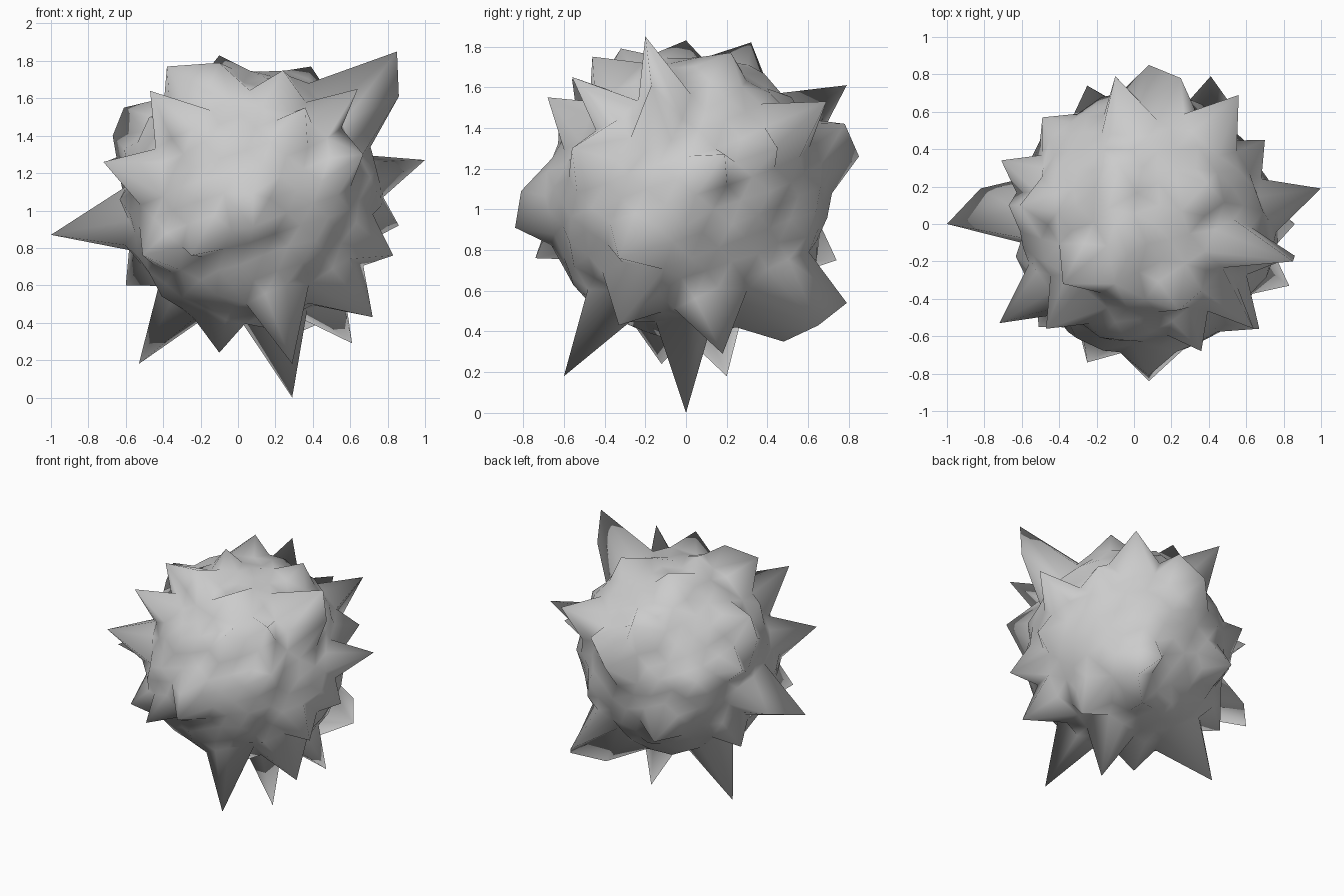
import bpy, bmesh, math, random
from mathutils import Vector

if "Cube" in bpy.data.objects:
    bpy.data.objects.remove(bpy.data.objects["Cube"])

random.seed(4)
CENTRE = Vector((0.06, 0.0, 1.07))
BASE_POINTS = 400      # evenly spread points of the round body

# Tips of the prominent spikes
TIPS = [
    (-1, 0, .87), (.29, 0, 0), (.85, -.2, 1.85), (.86, -.17, 1.61),
    (1, .19, 1.27), (.29, -.6, .18), (-.53, .2, .18), (-.72, -.53, 1.26),
    (.08, .85, 1.26), (-.1, .79, 1.61), (.41, .79, .54), (.25, .78, 1.42),
    (.08, -.84, .91), (.08, -.81, 1.09), (.61, .18, .29), (.33, .48, .35),
    (.72, -.33, .43), (.51, .65, .43), (.83, -.33, .76), (.86, 0, .92),
    (.64, -.56, 1.65), (.56, .69, 1.53), (.24, -.46, 1.75), (-.47, -.56, 1.64),
    (-.38, -.32, 1.77), (-.1, 0, 1.83), (-.08, .32, 1.82), (-.1, -.32, 1.79),
    (.39, .22, 1.77), (-.61, .1, 1.55), (-.67, .1, 1.4), (-.49, .57, 1.2),
    (-.25, .74, .75), (-.25, -.74, .76), (.7, .45, 1.3), (-.82, .19, .9),
    (-.6, .2, .6), (.36, -.68, 1.55), (-.1, -.12, .24), (-.51, -.55, .76),
    (.67, -.56, 1.3), (-.71, .34, 1.26),
]
tips = [Vector(t) for t in TIPS]
aims = [(t - CENTRE).normalized() for t in tips]

# Even directions over a sphere, leaving room around every spike
dirs = []
for i in range(BASE_POINTS):
    z = 1 - 2 * (i + 0.5) / BASE_POINTS
    r, a = math.sqrt(1 - z * z), i * math.pi * (3 - math.sqrt(5))
    d = Vector((r * math.cos(a), r * math.sin(a), z))
    if all(d.angle(k) > 0.13 for k in aims):
        dirs.append(d)

# Ball skin: hull of the unit directions, then each point pushed to its place
bm = bmesh.new()
target = {}
for d in dirs:
    target[bm.verts.new(d)] = CENTRE + d * random.uniform(0.66, 0.72)
for d, t in zip(aims, tips):
    target[bm.verts.new(d)] = t
bmesh.ops.convex_hull(bm, input=bm.verts[:])
for v, p in target.items():
    v.co = p
bmesh.ops.recalc_face_normals(bm, faces=bm.faces[:])
for f in bm.faces:
    f.smooth = True

mesh = bpy.data.meshes.new("spiky_ball")
bm.to_mesh(mesh)
bm.free()
ball = bpy.data.objects.new("spiky_ball", mesh)
bpy.context.collection.objects.link(ball)
